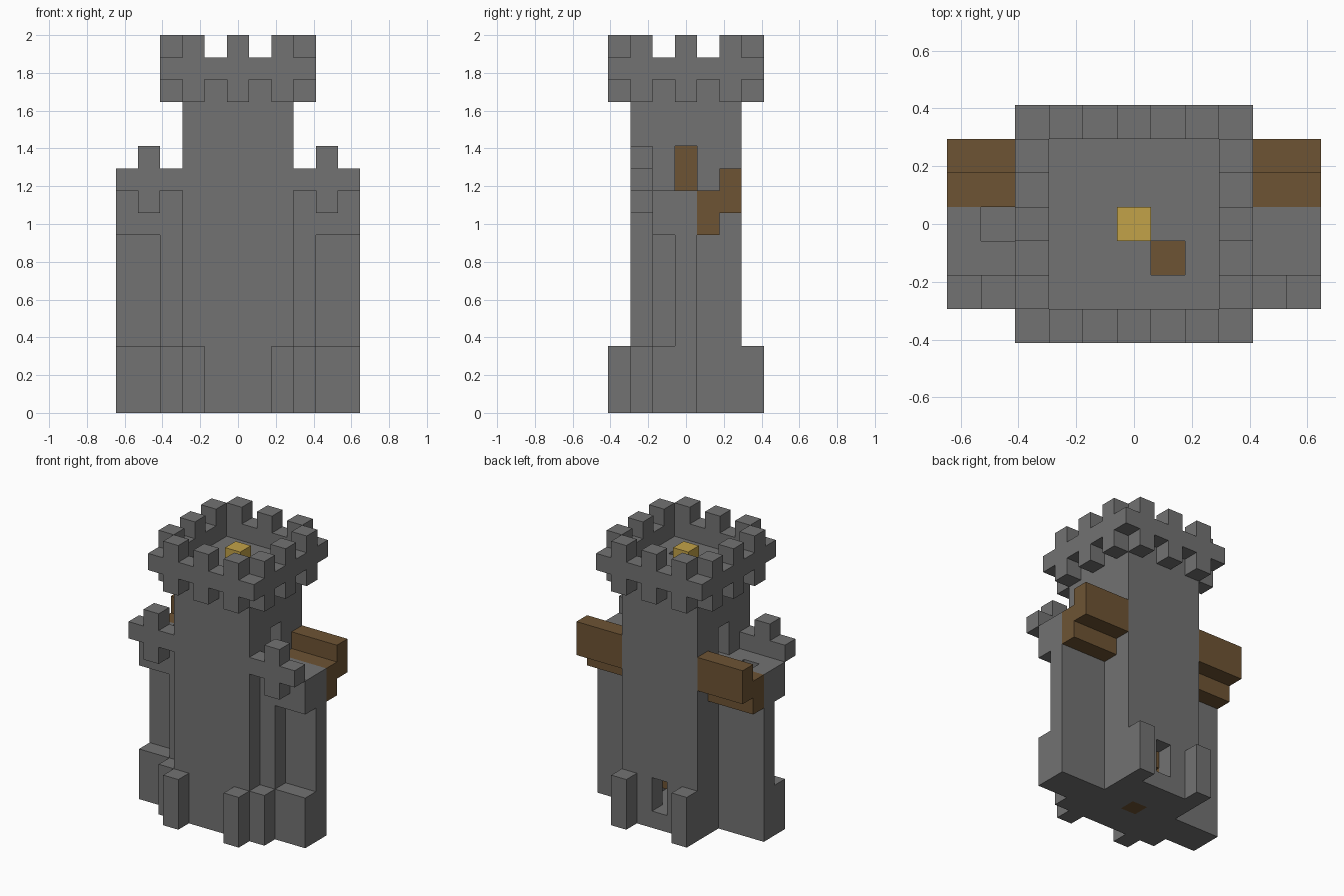
import bpy, bmesh
from mathutils import Matrix, Vector

U = 2 / 17  # one block of the building grid

cube = bpy.data.objects.get("Cube")
if cube:
    bpy.data.objects.remove(cube, do_unlink=True)


def material(name, rgb):
    m = bpy.data.materials.new(name)
    m.use_nodes = True
    m.diffuse_color = (*rgb, 1)
    m.node_tree.nodes["Principled BSDF"].inputs["Base Color"].default_value = (*rgb, 1)
    return m


stone = material("stone grey", (0.17, 0.17, 0.17))
wood = material("wood brown", (0.155, 0.088, 0.034))
gold = material("gold yellow", (0.54, 0.36, 0.065))


def blocks(name, mat, *boxes):
    """One object from boxes given as low and high corners in blocks."""
    bm = bmesh.new()
    for lo, hi in boxes:
        lo, hi = Vector(lo) * U, Vector(hi) * U
        size = hi - lo
        bmesh.ops.create_cube(bm, size=1, matrix=Matrix.Translation((lo + hi) / 2)
                              @ Matrix.Diagonal((*size, 1)))
    mesh = bpy.data.meshes.new(name)
    bm.to_mesh(mesh)
    bm.free()
    mesh.materials.append(mat)
    ob = bpy.data.objects.new(name, mesh)
    bpy.context.collection.objects.link(ob)
    return ob


def carve(ob, *boxes):
    """Cut boxes out of an object."""
    for lo, hi in boxes:
        cutter = blocks("cutter", stone, (lo, hi))
        cutter.hide_render = True
        mod = ob.modifiers.new("carve", "BOOLEAN")
        mod.operation = "DIFFERENCE"
        mod.solver = "EXACT"
        mod.object = cutter
        bpy.context.view_layer.objects.active = ob
        bpy.ops.object.modifier_apply(modifier=mod.name)
        bpy.data.objects.remove(cutter, do_unlink=True)


def mirrored(side, lo, hi):
    """Place a box on the +x side or flip it to the -x side."""
    if side > 0:
        return lo, hi
    return (-hi[0], *lo[1:]), (-lo[0], *hi[1:])


# Hollow tower with roof hatch, back door and side doors to the wings
tower = blocks("tower", stone, ((-2.5, -2.5, 0), (2.5, 2.5, 15)))
carve(tower,
      ((-1.5, -1.5, 1), (1.5, 1.5, 14)),
      ((-.5, -.5, -1), (.5, .5, 16)),
      ((.5, -1.5, 13.5), (1.5, -.5, 16)),
      ((-.5, 1, 1), (.5, 3, 3)),
      ((-3, -.5, 10), (3, .5, 12)))

# Central post, lamp and winding stair
blocks("central_post", wood, ((-.5, -.5, 0), (.5, .5, 15)))
blocks("roof_lamp", gold, ((-.5, -.5, 15), (.5, .5, 16)))
ring = [(1, -1), (1, 0), (1, 1), (0, 1), (-1, 1), (-1, 0), (-1, -1), (0, -1)]
steps = []
for i in range(13):
    x, y = ring[i % len(ring)]
    steps.append(((x - .5, y - .5, 13 - i), (x + .5, y + .5, 14 - i)))
blocks("winding_stair", wood, *steps)

# Crown: ring wall with merlons above and corbels below
crown = [((-3.5, -3.5, 15), (3.5, -2.5, 16)), ((-3.5, 2.5, 15), (3.5, 3.5, 16)),
         ((-3.5, -2.5, 15), (-2.5, 2.5, 16)), ((2.5, -2.5, 15), (3.5, 2.5, 16))]
for s in (-3, 3):
    for t in (-2, 0, 2):
        for x, y in ((s, t), (t, s)):
            for z in (14, 16):
                crown.append(((x - .5, y - .5, z), (x + .5, y + .5, z + 1)))
blocks("crown", stone, *crown)

# Low buttresses on the front and back of the tower
for label, y in (("front", -3.5), ("back", 2.5)):
    for x in (-2.5, 1.5):
        blocks(label + "_buttress", stone, ((x, y, 0), (x + 1, y + 1, 3)))

# Side wings
for name, s in (("left", 1), ("right", -1)):
    def part(label, mat, *boxes):
        return blocks(f"{name}_{label}", mat, *[mirrored(s, *b) for b in boxes])

    wall = part("wing_wall", stone, ((2.5, -.5, 0), (5.5, .5, 10)))
    if s < 0:
        carve(wall, mirrored(s, (3.5, -.5, 9), (4.5, .5, 11)))
    part("wing_pier", stone, ((2.5, -1.5, 0), (3.5, -.5, 10)))
    part("wing_overhang", stone, ((3.5, -1.5, 8), (5.5, -.5, 10)))
    part("wing_base", stone, ((3.5, -1.5, 0), (5.5, -.5, 3)))
    part("wing_buttress", stone, ((2.5, -2.5, 0), (3.5, -1.5, 3)))
    part("wing_parapet", stone, ((2.5, -2.5, 10), (5.5, -1.5, 11)),
         ((3.5, -2.5, 11), (4.5, -1.5, 12)), ((3.5, -2.5, 9), (4.5, -1.5, 10)))
    part("timber_walkway", wood, ((2.5, .5, 8), (5.5, 1.5, 10)),
         ((2.5, 1.5, 9), (5.5, 2.5, 11)))
